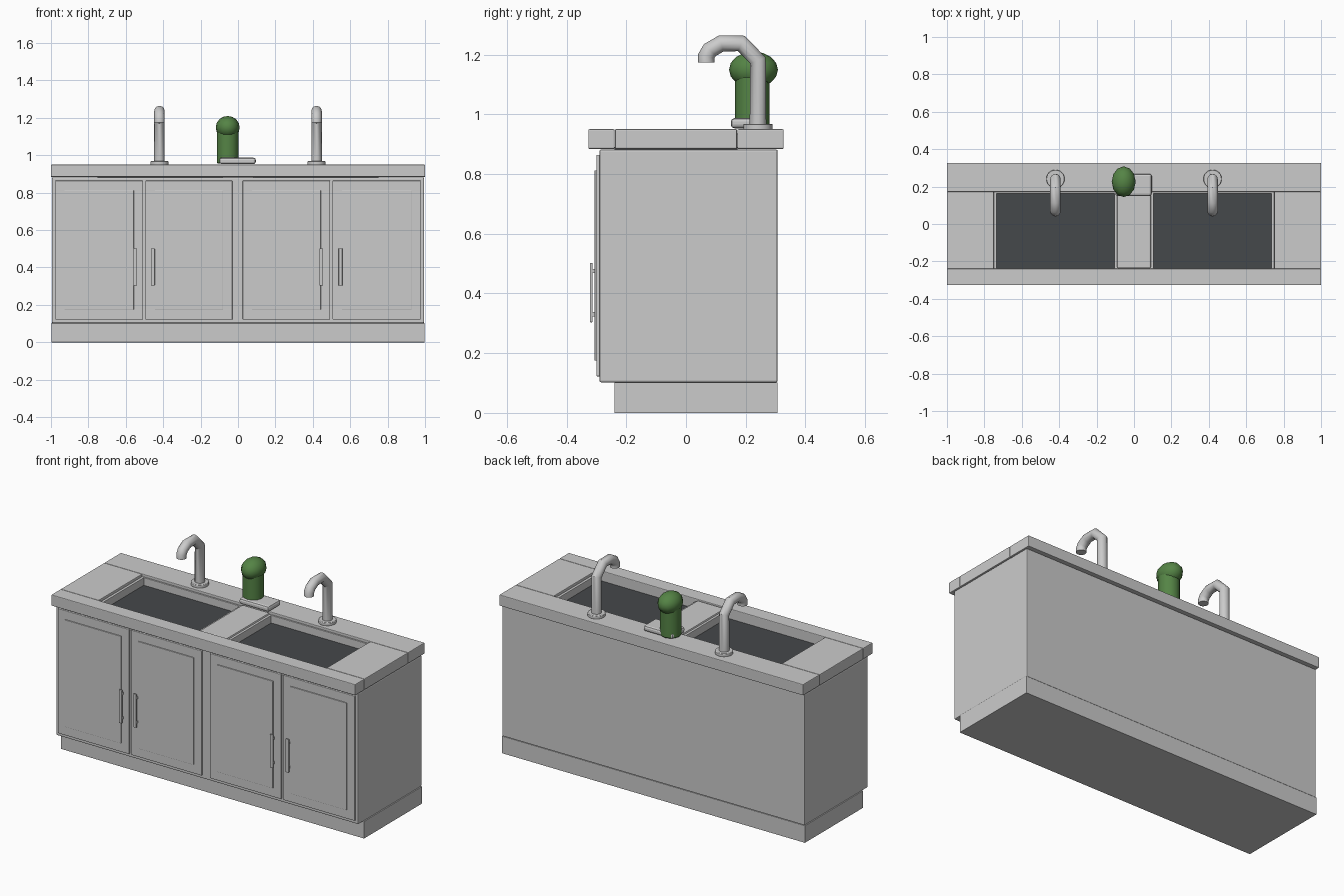
import bpy, math

if "Cube" in bpy.data.objects:
    bpy.data.objects.remove(bpy.data.objects["Cube"])

def material(name, color):
    m = bpy.data.materials.new(name)
    m.diffuse_color = color
    m.use_nodes = True
    m.node_tree.nodes["Principled BSDF"].inputs["Base Color"].default_value = m.diffuse_color
    return m

dark = material("dark_steel", (0.06, 0.065, 0.07, 1))
green = material("green", (0.09, 0.23, 0.06, 1))

def smooth(ob):
    bpy.ops.object.select_all(action='DESELECT')
    ob.select_set(True)
    bpy.context.view_layer.objects.active = ob
    bpy.ops.object.shade_smooth_by_angle(angle=math.radians(40))

def box(name, x, y, z, bevel=0.004, mat=None):
    """Box from (min, max) ranges with softly rounded edges."""
    bpy.ops.mesh.primitive_cube_add(size=1, location=[sum(r) / 2 for r in (x, y, z)])
    ob = bpy.context.object
    ob.name = name
    ob.scale = [r[1] - r[0] for r in (x, y, z)]
    bpy.ops.object.transform_apply(location=False, rotation=False, scale=True)
    if bevel:
        b = ob.modifiers.new("bevel", 'BEVEL')
        b.width, b.segments = bevel, 2
    if mat:
        ob.data.materials.append(mat)
    return ob

def cylinder(name, r, x, y, z, sides=16, bevel=0.003, mat=None):
    bpy.ops.mesh.primitive_cylinder_add(vertices=sides, radius=r, depth=z[1] - z[0],
                                        location=(x, y, (z[0] + z[1]) / 2))
    ob = bpy.context.object
    ob.name = name
    b = ob.modifiers.new("bevel", 'BEVEL')
    b.width, b.segments = bevel, 2
    if mat:
        ob.data.materials.append(mat)
    smooth(ob)
    return ob

# Cabinet and recessed plinth
box("plinth", (-0.998, 0.998), (-0.24, 0.307), (0, 0.102), 0.001)
box("cabinet_body", (-0.995, 0.995), (-0.29, 0.307), (0.102, 0.882), 0.006)

# Doors with raised panels and bar handles
doors = [(-0.977, -0.507, -0.55), (-0.495, -0.03, -0.455),
         (0.025, 0.493, 0.445), (0.505, 0.977, 0.548)]
for i, (x0, x1, hx) in enumerate(doors, 1):
    box(f"door_{i}", (x0, x1), (-0.300, -0.285), (0.122, 0.864), 0.003)
    box(f"door_panel_{i}", (x0 + 0.05, x1 - 0.05), (-0.306, -0.295), (0.175, 0.812), 0.002)
    box(f"handle_{i}", (hx - 0.01, hx + 0.01), (-0.322, -0.313), (0.303, 0.502), 0.003)
    for hz in (0.33, 0.475):
        box(f"handle_mount_{i}", (hx - 0.006, hx + 0.006), (-0.316, -0.295),
            (hz - 0.007, hz + 0.007), 0)

# Countertop slabs around the two basins
top = (0.884, 0.95)
box("counter_front", (-1, 1), (-0.327, -0.239), top)
box("counter_back", (-1, 1), (0.172, 0.327), top)
for s in (-1, 1):
    box("counter_side", sorted((s * 0.75, s)), (-0.238, 0.171), top)
box("basin_divider", (-0.09, 0.09), (-0.238, 0.171), (0.88, 0.945), 0.008)

# Basins: dark floor with thin rims
for s in (-1, 1):
    box("basin_floor", sorted((s * 0.09, s * 0.75)), (-0.239, 0.172), (0.875, 0.89), 0, dark)
    for x in (0.0965, 0.742):
        box("basin_rim", (s * x - 0.008, s * x + 0.008), (-0.238, 0.171), (0.88, 0.935), 0.002)
    box("basin_back_rim", sorted((s * 0.1, s * 0.74)), (0.163, 0.173), (0.88, 0.935), 0.002)

# Faucets: round base and bent pipe
path = [(0.241, 0.95), (0.241, 1.18), (0.185, 1.237), (0.118, 1.237),
        (0.08, 1.215), (0.068, 1.195), (0.068, 1.174)]
for s in (-1, 1):
    x = s * 0.42
    cylinder("faucet_base", 0.049, x, 0.241, (0.948, 0.968), 24)
    cu = bpy.data.curves.new("faucet_pipe", 'CURVE')
    cu.dimensions = '3D'
    sp = cu.splines.new('POLY')
    sp.points.add(len(path) - 1)
    for p, (y, z) in zip(sp.points, path):
        p.co = (x, y, z, 1)
    cu.bevel_depth, cu.bevel_resolution, cu.use_fill_caps = 0.028, 4, True
    pipe = bpy.data.objects.new("faucet_pipe", cu)
    bpy.context.collection.objects.link(pipe)
    bpy.ops.object.select_all(action='DESELECT')
    pipe.select_set(True)
    bpy.context.view_layer.objects.active = pipe
    bpy.ops.object.convert(target='MESH')
    smooth(bpy.context.object)

# Soap tray and green bottle between the faucets
box("soap_tray", (-0.10, 0.095), (0.15, 0.268), (0.953, 0.987), 0.012)
cylinder("bottle_body", 0.058, -0.055, 0.222, (0.955, 1.13), 12, 0.008, green)
bpy.ops.mesh.primitive_uv_sphere_add(segments=12, ring_count=8, radius=1,
                                     location=(-0.055, 0.226, 1.149))
head = bpy.context.object
head.name = "bottle_head"
head.scale = (0.064, 0.082, 0.061)
bpy.ops.object.transform_apply(location=False, rotation=False, scale=True)
head.data.materials.append(green)
smooth(head)
